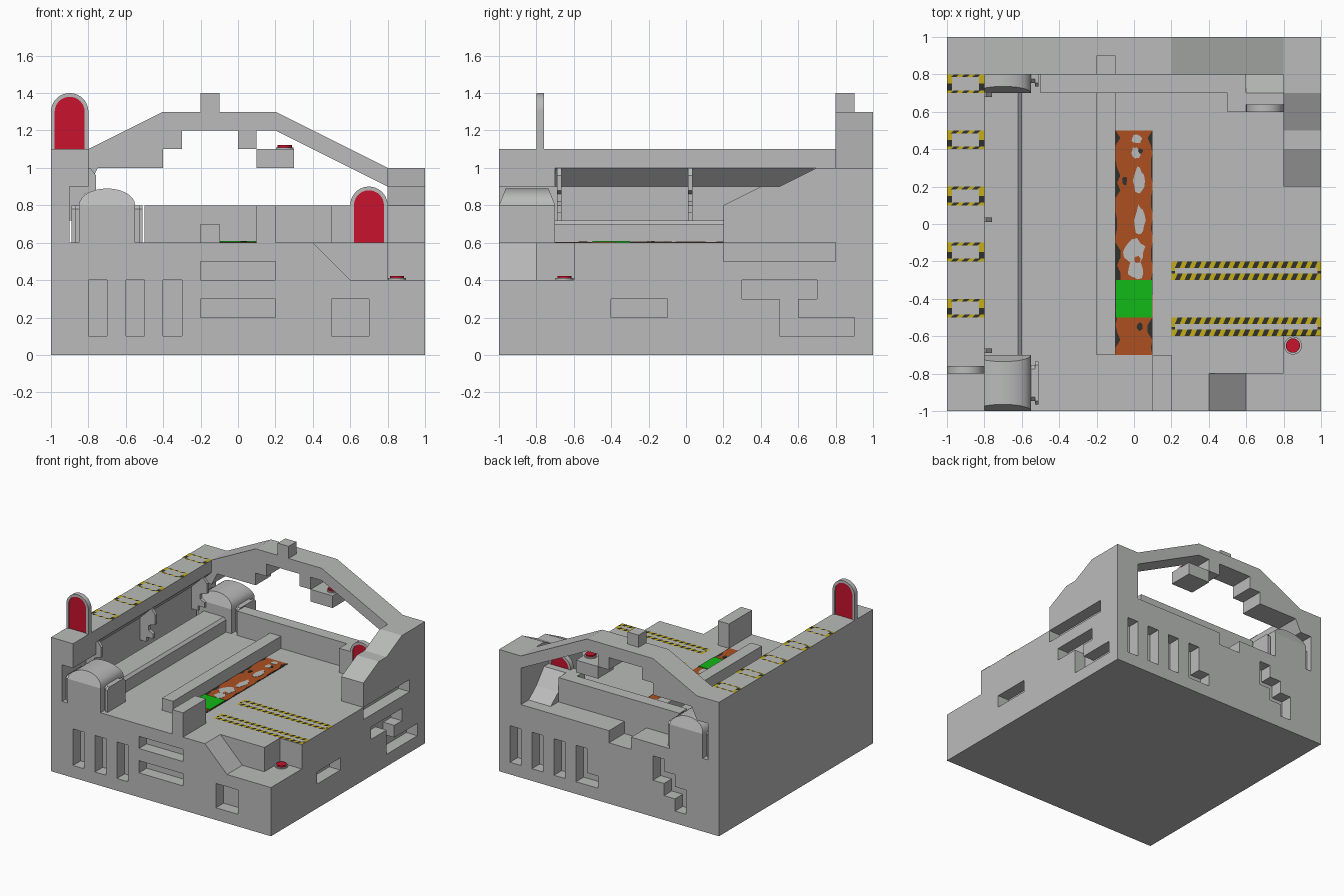
import bpy, bmesh, math, random

if "Cube" in bpy.data.objects:
    bpy.data.objects.remove(bpy.data.objects["Cube"])

random.seed(4)


def mat(name, r, g, b):
    m = bpy.data.materials.new(name)
    m.diffuse_color = (r, g, b, 1)
    m.use_nodes = True
    m.node_tree.nodes["Principled BSDF"].inputs["Base Color"].default_value = m.diffuse_color
    return m


GREY = mat("concrete grey", .49, .50, .49)
RED = mat("signal red", .58, .006, .025)
YELLOW = mat("hazard yellow", .56, .42, .01)
BLACK = mat("charcoal", .03, .03, .025)
RUST = mat("rust orange", .42, .08, .015)
GREEN = mat("bright green", .006, .48, .008)


def place(axis, a, b, t):
    return {'x': (t, a, b), 'y': (a, t, b), 'z': (a, b, t)}[axis]


def finish(bm, name, mats, smooth=False):
    me = bpy.data.meshes.new(name)
    bm.to_mesh(me)
    bm.free()
    for m in mats:
        me.materials.append(m)
    ob = bpy.data.objects.new(name, me)
    bpy.context.collection.objects.link(ob)
    if smooth:
        bpy.ops.object.select_all(action='DESELECT')
        ob.select_set(True)
        bpy.context.view_layer.objects.active = ob
        bpy.ops.object.shade_smooth_by_angle(angle=math.radians(35))
    return ob


def add_prism(bm, pts, axis, lo, hi):
    a = [bm.verts.new(place(axis, p, q, lo)) for p, q in pts]
    b = [bm.verts.new(place(axis, p, q, hi)) for p, q in pts]
    n = len(pts)
    bm.faces.new(a)
    bm.faces.new(b[::-1])
    for i in range(n):
        bm.faces.new((a[i], a[(i + 1) % n], b[(i + 1) % n], b[i]))
    bmesh.ops.recalc_face_normals(bm, faces=bm.faces)


def prism(name, pts, axis, lo, hi, m=GREY, smooth=False):
    bm = bmesh.new()
    add_prism(bm, pts, axis, lo, hi)
    return finish(bm, name, [m], smooth)


def rect(a0, a1, b0, b1):
    return [(a0, b0), (a1, b0), (a1, b1), (a0, b1)]


def box(name, x0, x1, y0, y1, z0, z1, m=GREY):
    return prism(name, rect(x0, x1, y0, y1), 'z', z0, z1, m)


# base block with recesses cut in its sides
base = box("base", -1, 1, -1, 1, 0, .6)
bm = bmesh.new()
D = .1
for x in (-.8, -.6, -.4):
    add_prism(bm, rect(x, x + .1, .1, .4), 'y', -1.1, -1 + D)
for r in (rect(-.2, .2, .4, .5), rect(-.2, .2, .2, .3), rect(.5, .7, .1, .3)):
    add_prism(bm, r, 'y', -1.1, -1 + D)
for x in (.8, .6, .4):
    add_prism(bm, rect(x, x + .1, .1, .4), 'y', 1 - D, 1.1)
add_prism(bm, [(.1, .1), (.3, .1), (.3, .4), (.2, .4), (.2, .2), (.1, .2)], 'y', 1 - D, 1.1)
add_prism(bm, [(-.4, .5), (-.5, .5), (-.5, .4), (-.6, .4), (-.6, .3), (-.7, .3), (-.7, .1),
               (-.6, .1), (-.6, .2), (-.5, .2), (-.5, .3), (-.4, .3)], 'y', 1 - D, 1.1)
add_prism(bm, rect(-.2, 0, .5, .7), 'y', .8, 1.1)
add_prism(bm, rect(-.4, -.1, .2, .3), 'x', 1 - D, 1.1)
add_prism(bm, rect(.2, .8, .5, .65), 'x', 1 - D, 1.1)
add_prism(bm, [(.3, .3), (.5, .3), (.5, .1), (.9, .1), (.9, .2), (.6, .2), (.6, .3),
               (.7, .3), (.7, .4), (.3, .4)], 'x', 1 - D, 1.1)
cutter = finish(bm, "recess_cutter", [GREY])
# lowered front right corner
bm = bmesh.new()
add_prism(bm, [(.4, .6), (.6, .4), (1.1, .4), (1.1, .7), (.4, .7)], 'y', -1.1, -.8)
corner_a = finish(bm, "corner_cutter", [GREY])
corner_b = box("corner_step_cutter", .8, 1.1, -.85, -.6, .4, .7)
bpy.context.view_layer.objects.active = base
for c in (cutter, corner_a, corner_b):
    mod = base.modifiers.new("cut", 'BOOLEAN')
    mod.operation, mod.solver, mod.object = 'DIFFERENCE', 'EXACT', c
    bpy.ops.object.modifier_apply(modifier=mod.name)
    bpy.data.objects.remove(c)

# left wall with an undercut channel
prism("left_wall_front", [(-1, .6), (-.9, .6), (-.9, .9), (-.8, .9), (-.8, 1.1), (-1, 1.1)], 'y', -1, -.7)
prism("left_wall", [(-1, .6), (-.9, .6), (-.9, .9), (-.8, 1), (-.8, 1.1), (-1, 1.1)], 'y', -.7, .8)

# rear arch, its chimney and hanging block
prism("rear_arch", [(-1, .6), (-.9, .6), (-.9, .9), (-.8, .9), (-.75, 1), (-.4, 1), (-.4, 1.1),
                    (-.3, 1.1), (-.3, 1.2), (0, 1.2), (0, 1.1), (.1, 1.1), (.1, 1.2), (.2, 1.2),
                    (.8, .9), (.8, .6), (1, .6), (1, 1), (.8, 1), (.2, 1.3), (-.4, 1.3),
                    (-.8, 1.1), (-1, 1.1)], 'y', .8, 1)
box("arch_stub", -.2, -.1, .8, .9, 1.3, 1.4)
box("hanging_block", .1, .3, .8, 1, 1, 1.1)

# right tower, low rear wall and ramp, deck blocks
prism("right_tower", [(.2, .6), (.8, .6), (.8, 1), (.7, 1), (.5, .9), (.4, .9), (.2, .8)], 'x', .8, 1)
box("rear_low_wall", -.5, .5, .7, .8, .6, .8)
box("rear_wall_end", .5, .6, .6, .8, .6, .8)
prism("rear_ramp", [(.64, .6), (.64, .8), (.7, .8), (.8, .68), (.9, .6)], 'x', .6, .8)
box("front_block", .1, .2, -1, -.7, .6, .8)
box("deck_beam", -.2, -.1, -.7, .7, .6, .7)
prism("channel_beam", [(-.8, .6), (-.6, .6), (-.6, .7), (-.62, .72), (-.8, .72)], 'y', -.7, .7)

# wall brackets
for i, y in enumerate((-.69, .01, .68)):
    prism(f"bracket_{i}", [(-.9, .72), (-.84, .72), (-.84, .76), (-.78, .76), (-.78, .8), (-.82, .82),
                           (-.82, .86), (-.76, .88), (-.76, .96), (-.79, 1), (-.82, 1), (-.9, .92)],
          'y', y, y + .025)

# domed tanks with side flanges
for name, yc in (("front", -.85), ("rear", .85)):
    box(name + "_tank_body", -.85, -.55, yc - .15, yc + .15, .6, .8)
    bm = bmesh.new()
    arc = [(-.7 + .15 * math.cos(math.pi * i / 14), .8 + .09 * math.sin(math.pi * i / 14)) for i in range(15)]
    ends = [[bm.verts.new((x, yc + s * (.15 - .4 * (z - .8)), z)) for x, z in arc] for s in (-1, 1)]
    for e in ends:
        bm.faces.new(e)
    for i in range(15):
        j = (i + 1) % 15
        bm.faces.new((ends[0][i], ends[0][j], ends[1][j], ends[1][i]))
    bmesh.ops.recalc_face_normals(bm, faces=bm.faces)
    finish(bm, name + "_tank_dome", [GREY], True)
    for side in (-1, 1):
        for part, w, t0, t1 in (("neck", .095, .15, .17), ("flange", .115, .17, .19)):
            pts = [(yc - w, .6), (yc + w, .6), (yc + w, .78), (yc + w - .02, .8),
                   (yc - w + .02, .8), (yc - w, .78)]
            a, b = sorted((-.7 + side * t0, -.7 + side * t1))
            prism(f"{name}_tank_{part}_{side}", pts, 'x', a, b)


# arched warning lamps
def arch(xc, z0, r):
    return [(xc + r, z0)] + [(xc + r * math.cos(math.pi * i / 20), z0 + .2 + r * math.sin(math.pi * i / 20))
                             for i in range(21)] + [(xc - r, z0)]


for name, xc, y, z in (("left_lamp", -.9, -.8, 1.1), ("right_lamp", .7, .6, .6)):
    prism(name + "_frame", arch(xc, z, .1) + arch(xc, z, .08)[::-1], 'y', y, y + .04, GREY, True)
    prism(name + "_lens", arch(xc, z, .08), 'y', y + .008, y + .032, RED, True)

# push buttons
for name, x, y, z in (("corner_button", .85, -.65, .4), ("arch_button", .25, .88, 1.1)):
    for part, r, z0, z1, m in (("ring", .048, 0, .01, GREY), ("cap", .038, .01, .022, RED)):
        pts = [(x + r * math.cos(math.tau * i / 20), y + r * math.sin(math.tau * i / 20)) for i in range(20)]
        prism(f"{name}_{part}", pts, 'z', z + z0, z + z1, m)


# striped hazard borders
def hazard(name, x0, x1, y0, y1, z, b, e, n):
    bm = bmesh.new()

    def quad(pts, k):
        f = bm.faces.new([bm.verts.new((min(max(p, x0), x1), q, z + .003)) for p, q in pts])
        f.material_index = k % 2
    w = (x1 - x0) / n
    s = w * .6
    for ya, yb in ((y0, y0 + b), (y1 - b, y1)):
        for i in range(n):
            l = x0 + i * w
            r = l + w
            quad([(l if i == 0 else l - s / 2, ya), (r if i == n - 1 else r - s / 2, ya),
                  (r if i == n - 1 else r + s / 2, yb), (l if i == 0 else l + s / 2, yb)], i)
    h = (y1 - y0 - 2 * b) / 2
    for xa, xb in ((x0, x0 + e), (x1 - e, x1)):
        for k in range(2):
            quad(rect(xa, xb, y0 + b + k * h, y0 + b + (k + 1) * h), k + 1)
    finish(bm, name, [YELLOW, BLACK])


for i, y in enumerate((-.5, -.2, .1, .4, .7)):
    hazard(f"wall_marking_{i}", -1, -.8, y, y + .1, 1.1, .015, .028, 7)
for i, y in enumerate((-.6, -.3)):
    hazard(f"deck_marking_{i}", .2, 1, y, y + .1, .6, .035, .02, 31)

# rusty strip with worn patches and a green pad
box("strip_edge", -.1, .1, -.7, .5, .6, .602, BLACK)
ys = [-.7 + 1.2 * i / 30 for i in range(31)]
right = [(.098 - random.choice((0, 0, .008, .025)), y) for y in ys]
left = [(-.098 + random.choice((0, 0, .008, .025)), y) for y in ys]
prism("rust_strip", right + left[::-1], 'z', .602, .604, RUST)


def blob(name, x, y, rx, ry, m, z):
    pts = []
    for i in range(14):
        a, k = math.tau * i / 14, random.uniform(.75, 1.1)
        pts.append((x + rx * k * math.cos(a), y + ry * k * math.sin(a)))
    prism(name, pts, 'z', .604, z, m)


for i, (x, y, rx, ry) in enumerate(((.015, .455, .03, .025), (.01, .38, .025, .035), (.025, .23, .032, .075),
                                    (.03, .02, .03, .08), (0, -.15, .065, .07), (.01, -.24, .045, .06))):
    blob(f"worn_patch_{i}", x, y, rx, ry, GREY, .606)
for i, (x, y, rx, ry) in enumerate(((.035, .39, .013, .015), (-.05, .23, .014, .025), (.03, -.55, .016, .025))):
    blob(f"dark_spot_{i}", x, y, rx, ry, BLACK, .607)
blob("rust_spot", .02, -.19, .018, .02, RUST, .608)
box("green_pad", -.095, .095, -.5, -.3, .6, .609, GREEN)
